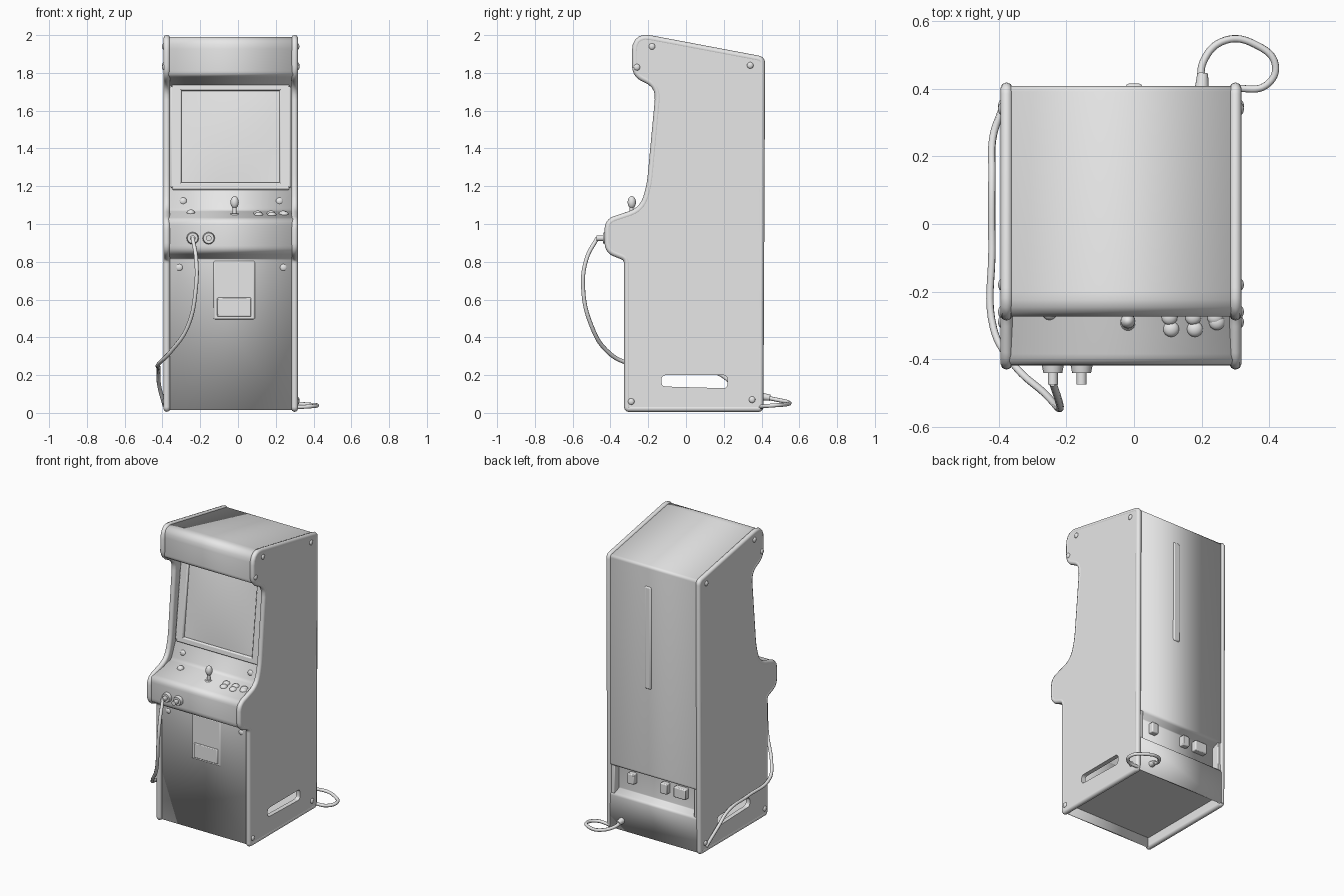
import bpy, bmesh, math
from mathutils import Vector

if "Cube" in bpy.data.objects:
    bpy.data.objects.remove(bpy.data.objects["Cube"])

GREY = (0.8, 0.8, 0.8, 1)
grey = bpy.data.materials.new("plain_grey")
grey.use_nodes = True
grey.diffuse_color = GREY
grey.node_tree.nodes["Principled BSDF"].inputs["Base Color"].default_value = GREY

LEFT, RIGHT = -0.377, 0.3   # centre planes of the two side panels
MID = (LEFT + RIGHT) / 2


def finish(ob, name, angle=35):
    ob.name = name
    ob.data.materials.clear()
    ob.data.materials.append(grey)
    if ob.type == 'MESH':
        bpy.ops.object.select_all(action='DESELECT')
        ob.select_set(True)
        bpy.context.view_layer.objects.active = ob
        bpy.ops.object.shade_smooth_by_angle(angle=math.radians(angle))
    return ob


def from_bmesh(name, bm, angle=35):
    bmesh.ops.recalc_face_normals(bm, faces=bm.faces)
    me = bpy.data.meshes.new(name)
    bm.to_mesh(me)
    bm.free()
    ob = bpy.data.objects.new(name, me)
    bpy.context.collection.objects.link(ob)
    return finish(ob, name, angle)


def rounded(points, closed=True, steps=5):
    """Round each corner (a, b, radius) with a short quadratic arc."""
    out, n = [], len(points)
    for i, (a, b, r) in enumerate(points):
        p = Vector((a, b))
        if r == 0 or (not closed and i in (0, n - 1)):
            out.append(p)
            continue
        before, after = Vector(points[i - 1][:2]), Vector(points[(i + 1) % n][:2])
        s = p + (before - p).normalized() * r
        e = p + (after - p).normalized() * r
        for k in range(steps + 1):
            t = k / steps
            out.append(s * (1 - t) ** 2 + p * 2 * t * (1 - t) + e * t * t)
    return out


def box(name, centre, size, bevel=0.006, tilt=0):
    bpy.ops.mesh.primitive_cube_add(size=1, location=centre, rotation=(tilt, 0, 0))
    ob = bpy.context.object
    ob.scale = size
    bpy.ops.object.transform_apply(location=False, rotation=False, scale=True)
    mod = ob.modifiers.new("soft_edges", 'BEVEL')
    mod.width, mod.segments = bevel, 2
    return finish(ob, name)


def rod(name, start, end, r1, r2=None, sides=16):
    start, end = Vector(start), Vector(end)
    axis = end - start
    bpy.ops.mesh.primitive_cone_add(vertices=sides, radius1=r1, radius2=r1 if r2 is None else r2,
                                    depth=axis.length, location=(start + end) / 2)
    ob = bpy.context.object
    ob.rotation_euler = axis.to_track_quat('Z', 'Y').to_euler()
    return finish(ob, name)


def ball(name, centre, scale):
    bpy.ops.mesh.primitive_uv_sphere_add(segments=16, ring_count=10, radius=1, location=centre)
    bpy.context.object.scale = scale
    return finish(bpy.context.object, name, 60)


def tube(name, points, radius, kind='BEZIER'):
    """Round cable through the points, or a closed edge moulding for kind POLY."""
    cu = bpy.data.curves.new(name, 'CURVE')
    cu.dimensions, cu.bevel_depth, cu.bevel_resolution = '3D', radius, 2
    cu.use_fill_caps = True
    sp = cu.splines.new(kind)
    if kind == 'POLY':
        sp.points.add(len(points) - 1)
        for p, co in zip(sp.points, points):
            p.co = (*co, 1)
        sp.use_cyclic_u = True
        sp.use_smooth = True
    else:
        sp.bezier_points.add(len(points) - 1)
        for bp, co in zip(sp.bezier_points, points):
            bp.co = co
            bp.handle_left_type = bp.handle_right_type = 'AUTO'
        sp.resolution_u = 8
    ob = bpy.data.objects.new(name, cu)
    bpy.context.collection.objects.link(ob)
    return finish(ob, name)


# Side panels: rounded outline with a hand slot, edged with round moulding
outline = rounded([
    (-0.31, 0.023, 0.01), (-0.31, 0.82, 0.03), (-0.413, 0.86, 0.04), (-0.413, 1.012, 0.04),
    (-0.23, 1.072, 0.07), (-0.19, 1.2, 0.06), (-0.14, 1.735, 0.08), (-0.268, 1.79, 0.05),
    (-0.268, 1.996, 0.08), (0.401, 1.87, 0.02), (0.392, 0.023, 0.01)])
slot = rounded([(-0.13, 0.14, 0.025), (-0.13, 0.2, 0.025), (0.22, 0.2, 0.025), (0.22, 0.13, 0.025)])
for side, x in (("left", RIGHT), ("right", LEFT)):
    bm = bmesh.new()
    for pts in (outline, slot):
        loop = [bm.verts.new((x - 0.015, p.x, p.y)) for p in pts]
        for a, b in zip(loop, loop[1:] + loop[:1]):
            bm.edges.new((a, b))
    bmesh.ops.triangle_fill(bm, edges=bm.edges[:], use_beauty=True)
    grown = bmesh.ops.extrude_face_region(bm, geom=bm.faces[:])["geom"]
    new_verts = [g for g in grown if isinstance(g, bmesh.types.BMVert)]
    bmesh.ops.translate(bm, verts=new_verts, vec=(0.03, 0, 0))
    from_bmesh(f"{side}_side_panel", bm)
    tube(f"{side}_edge_moulding", [(x, p.x, p.y) for p in outline], 0.018, 'POLY')

# Cabinet shell: one bent sheet running from the back, over the top and down the front
sheet = rounded([
    (0.40, 0.02, 0), (0.40, 0.25, 0.01), (0.345, 0.27, 0.01), (0.345, 0.425, 0.01), (0.40, 0.45, 0.01),
    (0.402, 1.872, 0.012), (-0.268, 1.996, 0.07), (-0.268, 1.79, 0.02), (-0.085, 1.735, 0.01),
    (-0.15, 1.18, 0.01), (-0.2, 1.065, 0.02), (-0.412, 1.022, 0.03), (-0.412, 0.855, 0.03),
    (-0.305, 0.82, 0.01), (-0.3, 0.015, 0)], closed=False)
bm = bmesh.new()
rows = [[bm.verts.new((x, p.x, p.y)) for x in (LEFT, RIGHT)] for p in sheet]
for a, b in zip(rows, rows[1:]):
    bm.faces.new((a[0], a[1], b[1], b[0]))
shell = from_bmesh("cabinet_shell", bm)
solid = shell.modifiers.new("thickness", 'SOLIDIFY')
solid.thickness, solid.offset = 0.012, 0
box("floor_board", (MID, 0.05, 0.085), (RIGHT - LEFT, 0.69, 0.015), 0.002)

# Fillers at both ends of the rear socket recess
box("recess_end_left", (0.275, 0.37, 0.35), (0.03, 0.06, 0.2), 0.004)
box("recess_end_right", (-0.355, 0.37, 0.35), (0.03, 0.06, 0.2), 0.004)
for i, (x, w) in enumerate(((0.15, 0.05), (-0.1, 0.05), (-0.22, 0.09))):
    box(f"rear_socket_{i + 1}", (x, 0.365, 0.375), (w, 0.045, 0.07))

# Monitor: bezel frame plus a gently bulging screen, lying on the sloped face
slope = -math.atan2(0.065, 0.555)


def on_slope(x, z, out=0.0):
    return (x, -0.15 + (z - 1.18) * 0.117 - out, z)


for i, x in enumerate((-0.328, 0.25)):
    box(f"bezel_side_{i + 1}", on_slope(x, 1.46, 0.008), (0.06, 0.03, 0.54), 0.008, slope)
for i, z in enumerate((1.2, 1.725)):
    box(f"bezel_bar_{i + 1}", on_slope(MID, z, 0.008), (0.62, 0.03, 0.04), 0.008, slope)
bm = bmesh.new()
bmesh.ops.create_grid(bm, x_segments=12, y_segments=12, size=1)
for v in bm.verts:
    u, w = v.co.x, v.co.y
    bulge = 0.008 + 0.014 * (1 - u * u) * (1 - w * w)
    v.co = on_slope(MID + 0.265 * u, 1.462 + 0.255 * w, bulge)
from_bmesh("screen", bm, 60)

# Control deck: joystick, buttons and speaker panel bolts
rod("joystick_base", (-0.018, -0.29, 1.035), (-0.018, -0.29, 1.055), 0.035, 0.02)
rod("joystick_shaft", (-0.018, -0.29, 1.04), (-0.018, -0.288, 1.11), 0.011)
ball("joystick_knob", (-0.018, -0.287, 1.115), (0.022, 0.022, 0.033))
for row, y in enumerate((-0.275, -0.31)):
    for col, x in enumerate((0.105, 0.175, 0.24)):
        yy = y + (0.02 if col == 2 and row else 0)
        ball(f"action_button_{row * 3 + col + 1}", (x + 0.005 * row, yy, 1.053 + (yy + 0.275) * 0.2),
             (0.024, 0.024, 0.018))
ball("start_button", (-0.25, -0.262, 1.057), (0.022, 0.022, 0.02))
for i, x in enumerate((-0.29, 0.22)):
    ball(f"speaker_panel_bolt_{i + 1}", (x, -0.178, 1.12), (0.02, 0.014, 0.02))

# Front jacks
for i, x in enumerate((-0.24, -0.155)):
    rod(f"jack_ring_{i + 1}", (x, -0.41, 0.925), (x, -0.44, 0.925), 0.034, 0.028)
    rod(f"jack_plug_{i + 1}", (x, -0.43, 0.925), (x, -0.475, 0.925), 0.015)

# Coin door with its return plate
box("coin_door", (-0.02, -0.305, 0.65), (0.22, 0.022, 0.31), 0.008)
box("coin_slot_plate", (-0.02, -0.315, 0.56), (0.18, 0.016, 0.1), 0.005)

# Bolts on the front panel and on the outer faces of the side panels
for i, x in enumerate((-0.31, 0.24)):
    ball(f"front_bolt_{i + 1}", (x, -0.305, 0.77), (0.02, 0.012, 0.02))
for i, (y, z) in enumerate(((-0.18, 1.94), (-0.26, 1.83), (0.34, 1.84), (-0.29, 0.06), (0.35, 0.07))):
    for side, x in (("left", RIGHT + 0.015), ("right", LEFT - 0.015)):
        ball(f"{side}_bolt_{i + 1}", (x, y, z), (0.01, 0.017, 0.017))

# Vertical handle strip on the back
box("back_strip", (0.0, 0.402, 1.39), (0.05, 0.026, 0.7), 0.01)

# Cables: one from the front jack round the side, one looping from the back
tube("front_cable", [(-0.24, -0.47, 0.925), (-0.222, -0.525, 0.82), (-0.222, -0.545, 0.67),
                     (-0.265, -0.50, 0.46), (-0.36, -0.41, 0.32), (-0.415, -0.31, 0.265),
                     (-0.42, -0.07, 0.24), (-0.42, 0.15, 0.218), (-0.418, 0.25, 0.15),
                     (-0.39, 0.34, 0.04)], 0.011)
tube("back_cable", [(0.2, 0.4, 0.085), (0.205, 0.48, 0.07), (0.27, 0.543, 0.055), (0.36, 0.53, 0.045),
                    (0.418, 0.47, 0.04), (0.39, 0.41, 0.035), (0.3, 0.4, 0.03)], 0.011)
rod("back_cable_plug", (0.2, 0.39, 0.088), (0.203, 0.445, 0.08), 0.022, 0.016)
